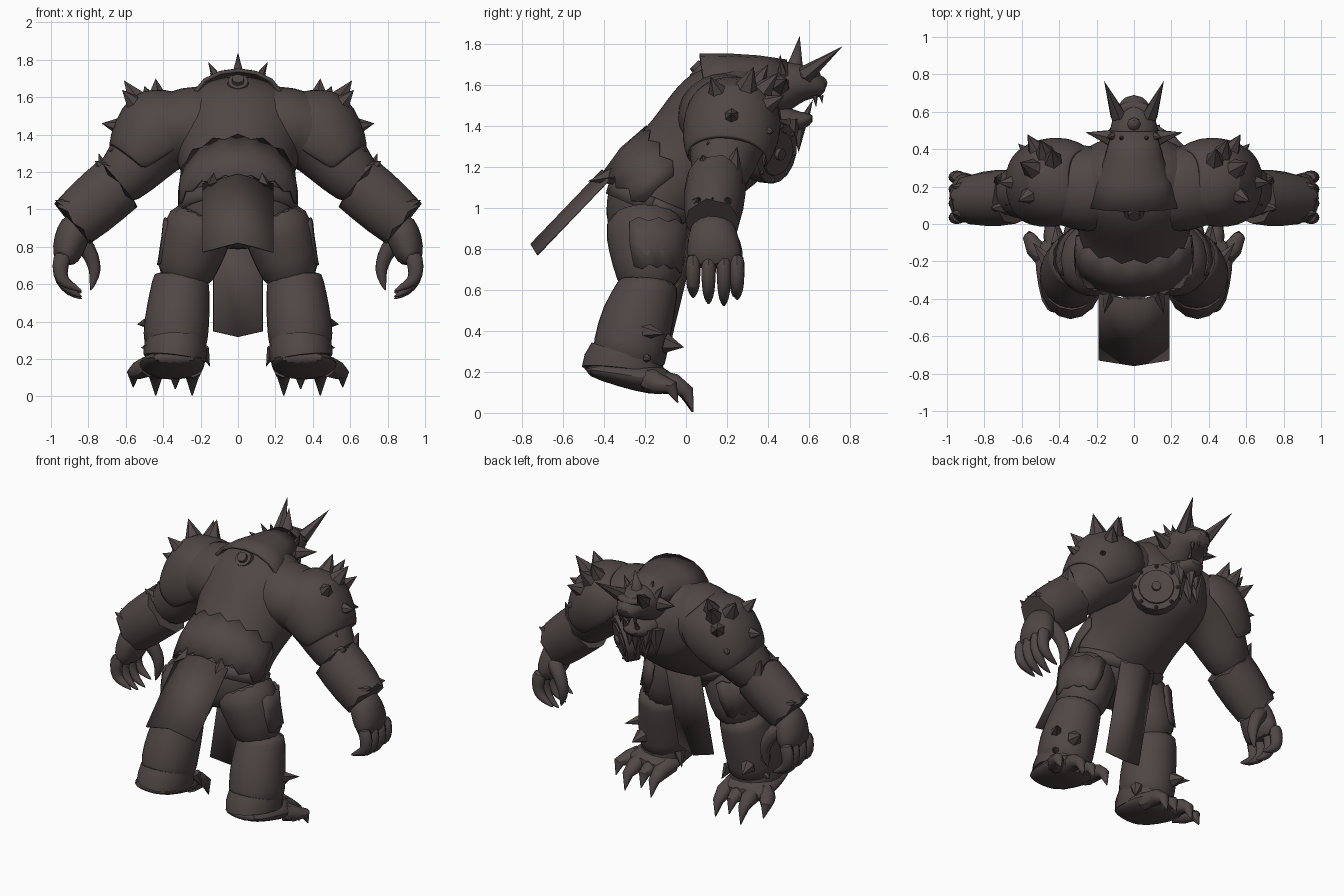
import bpy, bmesh, math
from mathutils import Vector

if "Cube" in bpy.data.objects:
    bpy.data.objects.remove(bpy.data.objects["Cube"])

COLOUR = (0.08, 0.063, 0.06, 1)
hide = bpy.data.materials.new("dark_brown_hide")
hide.use_nodes = True
hide.diffuse_color = COLOUR
hide.node_tree.nodes["Principled BSDF"].inputs["Base Color"].default_value = COLOUR
hide.node_tree.nodes["Principled BSDF"].inputs["Roughness"].default_value = 0.9
parts = []
X, Y, Z = Vector((1, 0, 0)), Vector((0, 1, 0)), Vector((0, 0, 1))


def finish(name, bm, mirror=False, sub=0, thick=0):
    """Turn a bmesh into a named object with its modifiers."""
    bmesh.ops.recalc_face_normals(bm, faces=bm.faces)
    mesh = bpy.data.meshes.new(name)
    bm.to_mesh(mesh)
    bm.free()
    mesh.materials.append(hide)
    ob = bpy.data.objects.new(name, mesh)
    bpy.context.collection.objects.link(ob)
    if thick:
        ob.modifiers.new("Thickness", 'SOLIDIFY').thickness = thick
    if sub:
        m = ob.modifiers.new("Smooth", 'SUBSURF')
        m.levels = m.render_levels = sub
    if mirror:
        m = ob.modifiers.new("Mirror", 'MIRROR')
        m.use_mirror_merge = False
    parts.append(ob)


def add_loft(bm, rows, ref=X, sides=14, arc=None, jag=0):
    """Elliptical rings (x, y, z, half width, half depth) skinned in order."""
    centres = [Vector(r[:3]) for r in rows]
    rings = []
    last = len(rows) - 1
    for i, row in enumerate(rows):
        t = (centres[min(i + 1, last)] - centres[max(i - 1, 0)]).normalized()
        u = (ref - t * ref.dot(t)).normalized()
        v = t.cross(u)
        ring = []
        for k in range(sides + (1 if arc else 0)):
            a0, a1 = arc or (0, 360)
            a = math.radians(a0 + (a1 - a0) * k / sides)
            p = centres[i] + u * row[3] * math.cos(a) + v * row[4] * math.sin(a)
            if jag and i in (0, last):
                p += t * jag * (k % 2) * (1 if i else -1)
            ring.append(bm.verts.new(p))
        rings.append(ring)
    for lo, hi in zip(rings, rings[1:]):
        for k in range(sides):
            n = (k + 1) % len(lo)
            bm.faces.new((lo[k], lo[n], hi[n], hi[k]))
    if not arc:
        bm.faces.new(rings[0])
        bm.faces.new(rings[-1])


def loft(name, rows, ref=X, sides=14, arc=None, jag=0, **kw):
    bm = bmesh.new()
    add_loft(bm, rows, ref, sides, arc, jag)
    finish(name, bm, **kw)


def spikes(name, items, mirror=False, sides=6):
    """Cones given as (base, tip, radius)."""
    bm = bmesh.new()
    for base, tip, r in items:
        base, tip = Vector(base), Vector(tip)
        d = tip - base
        mat = d.to_track_quat('Z', 'Y').to_matrix().to_4x4()
        mat.translation = (base + tip) / 2
        bmesh.ops.create_cone(bm, cap_ends=True, segments=sides, radius1=r,
                              radius2=0, depth=d.length, matrix=mat)
    finish(name, bm, mirror)


def flap(name, top, bottom, half, rise):
    """Hanging cloth panel folded along its middle; ends are (y, z)."""
    bm = bmesh.new()
    rows = [[bm.verts.new((x, y + (0 if x else rise[0]), z + (0 if x else rise[1])))
             for x in (-half, 0, half)] for y, z in (top, bottom)]
    for k in range(2):
        bm.faces.new((rows[0][k], rows[0][k + 1], rows[1][k + 1], rows[1][k]))
    finish(name, bm, thick=0.01)


# Torso leaning forward from the hips
loft("torso", [(0, -.17, .78, .22, .16), (0, -.19, .94, .32, .23),
               (0, -.15, 1.08, .31, .26), (0, 0, 1.2, .3, .28),
               (0, .13, 1.33, .36, .31), (0, .23, 1.44, .39, .32),
               (0, .33, 1.52, .33, .25), (0, .43, 1.57, .18, .15)], sub=2)

# Belt, jagged back guard, hanging cloths
loft("waist_guard", [(0, -.2, 1.03, .32, .25), (0, -.14, 1.1, .32, .265),
                     (0, -.06, 1.16, .31, .275)],
     sides=14, arc=(180, 360), jag=.04, thick=.015)
loft("belt", [(0, -.18, .98, .32, .23), (0, -.15, 1.05, .32, .24)],
     sides=20, arc=(0, 360), thick=.02)
spikes("waist_guard_points", [((.12, -.33, 1.16), (.16, -.48, 1.13), .05)], True, 4)
flap("back_cloth", (-.38, 1.14), (-.73, .775), .19, (-.03, .05))
flap("front_cloth", (.04, 1.0), (-.12, .35), .13, (.03, -.03))
spikes("belt_buckle", [((0, .03, .96), (0, .08, .95), .08)], sides=8)

# Legs
loft("thigh", [(.17, -.21, 1.0, .18, .19), (.22, -.2, .87, .195, .2),
               (.26, -.18, .74, .175, .185), (.3, -.18, .58, .145, .15)],
     mirror=True, sub=1)
loft("thigh_plate", [(.29, -.18, .67, .15, .165), (.245, -.19, .78, .175, .195),
                     (.22, -.19, .9, .185, .205)], sides=8, arc=(85, -25),
     jag=.02, mirror=True, thick=.01)
loft("greave", [(.3, -.18, .65, .15, .145), (.305, -.18, .62, .155, .15),
                (.32, -.24, .46, .175, .185), (.335, -.27, .33, .18, .185),
                (.335, -.29, .2, .165, .19)], sides=16, mirror=True, sub=1)
loft("ankle_cuff", [(.335, -.285, .285, .165, .185), (.335, -.3, .24, .17, .2),
                    (.34, -.305, .2, .165, .205)], sides=16, mirror=True)
spikes("greave_spikes", [((.46, -.2, .4), (.54, -.1, .385), .045),
                         ((.4, -.1, .34), (.42, -.01, .32), .05),
                         ((.46, -.2, .27), (.52, -.17, .26), .03),
                         ((.19, -.2, .25), (.15, -.17, .16), .04)], True)
loft("foot", [(.34, -.5, .215, .14, .03), (.345, -.32, .19, .175, .065),
              (.355, -.16, .165, .185, .08), (.365, -.06, .14, .16, .055)],
     mirror=True, sub=1)

# Clawed toes, fanned outward
bm = bmesh.new()
for x, tip_x, tip_y, low in ((.24, .245, .03, .005), (.33, .335, .01, .04),
                             (.42, .44, .035, .005), (.48, .56, -.04, .05)):
    for_mid = x * .4 + tip_x * .6
    add_loft(bm, [(x, -.18, .16, .055, .06), (for_mid, tip_y - .09, .14, .052, .05),
                  (tip_x, tip_y - .03, .1 + low / 2, .035, .035),
                  (tip_x, tip_y, low, .003, .003)], sides=8)
finish("toes", bm, True)

# Arms, with the shoulder muscle running into the back
loft("upper_arm", [(.06, .19, 1.46, .2, .2), (.2, .18, 1.45, .24, .22),
                   (.32, .2, 1.44, .235, .215), (.44, .21, 1.37, .205, .2),
                   (.57, .18, 1.22, .165, .17), (.7, .15, 1.08, .12, .13)],
     ref=Y, mirror=True, sub=1)
loft("shoulder_guard", [(.25, .24, 1.54, .16, .13), (.31, .23, 1.48, .22, .21),
                        (.41, .23, 1.42, .245, .265), (.51, .21, 1.32, .235, .215),
                        (.575, .2, 1.24, .2, .155)],
     ref=Y, sides=14, arc=(-30, 210), mirror=True, sub=1, thick=.015)
centre = Vector((.42, .23, 1.41))
tips = [(.61, .33, 1.69), (.44, .4, 1.7), (.73, .22, 1.46), (.62, .12, 1.64),
        (.69, .1, 1.31), (.57, .48, 1.55), (.62, .43, 1.37), (.5, .45, 1.66)]
spikes("shoulder_spikes", [(centre.lerp(Vector(t), .65), t, .055) for t in tips], True)
loft("forearm_guard", [(.655, .145, 1.125, .145, .165), (.72, .14, 1.07, .15, .165),
                       (.8, .135, 1.0, .145, .16), (.872, .13, .937, .13, .147)],
     ref=Y, sides=14, jag=.02, mirror=True)
spikes("forearm_spikes", [((.9, y, 1.02), (.98, y, 1.05), .04)
                          for y in (.06, .13, .2)] +
       [((.7, .1, 1.2), (.765, .08, 1.26), .06),
        ((.7, .22, 1.17), (.745, .25, 1.3), .06)], True)

# Hand with hooked fingers
bm = bmesh.new()
add_loft(bm, [(.84, .13, .95, .1, .09), (.885, .13, .87, .125, .095),
              (.91, .14, .78, .14, .09), (.93, .14, .7, .125, .055)], ref=Y)
for y, low in ((.035, .03), (.11, 0), (.185, -.01), (.25, .02)):
    add_loft(bm, [(.93, y, .78, .04, .055), (.955, y, .69, .04, .048),
                  (.945, y, .62, .036, .04), (.9, y, .565 + low, .028, .028),
                  (.83, y, .53 + low, .004, .004)], ref=Y, sides=8)
add_loft(bm, [(.88, .2, .87, .06, .06), (.8, .235, .79, .05, .05),
              (.765, .24, .7, .042, .04), (.765, .235, .64, .032, .03),
              (.79, .23, .56, .004, .004)], ref=Y, sides=8)
finish("hand", bm, True, sub=1)

# Neck hide and back ring
loft("neck_hide", [(0, .09, 1.6, .24, .155), (0, .22, 1.62, .21, .135),
                   (0, .36, 1.62, .16, .125), (0, .5, 1.63, .12, .095)],
     sides=8, arc=(170, 370), thick=.02)
bm = bmesh.new()
for r, h in ((.06, .015), (.035, .03)):
    add_loft(bm, [(0, .08, 1.66, r, r), (0, .07 - h, 1.67 + h, r * .9, r * .9)])
finish("back_ring", bm)

# Head, jaw and face
loft("head", [(0, .32, 1.55, .17, .15), (0, .46, 1.59, .14, .135),
              (0, .55, 1.615, .125, .105), (0, .63, 1.6, .09, .07),
              (0, .68, 1.57, .055, .04)], sub=1)
loft("jaw", [(0, .36, 1.45, .14, .09), (0, .48, 1.43, .11, .07),
             (0, .57, 1.42, .085, .045), (0, .62, 1.45, .05, .025)], sub=1)
loft("brow", [(-.12, .56, 1.64, .03, .02), (-.06, .62, 1.66, .035, .025),
              (0, .635, 1.645, .03, .025), (.06, .62, 1.66, .035, .025),
              (.12, .56, 1.64, .03, .02)], ref=Y, sides=8, sub=1)
bm = bmesh.new()
bmesh.ops.create_uvsphere(bm, u_segments=10, v_segments=6, radius=.035)
bmesh.ops.translate(bm, verts=bm.verts, vec=(0, .655, 1.61))
finish("nose", bm)
spikes("crown_horn", [((0, .53, 1.68), (0, .555, 1.84), .042)], sides=8)
spikes("horns", [((.085, .58, 1.65), (.16, .765, 1.79), .045),
                 ((.06, .46, 1.69), (.075, .46, 1.75), .022),
                 ((.11, .47, 1.66), (.15, .46, 1.73), .025),
                 ((.12, .46, 1.6), (.26, .49, 1.63), .05)], True)
spikes("teeth", [((.03, .66, 1.55), (.03, .665, 1.51), .012),
                 ((.055, .63, 1.55), (.055, .635, 1.49), .015),
                 ((.045, .59, 1.46), (.05, .62, 1.53), .016)], True)
spikes("beard", [((0, .55, 1.43), (0, .55, 1.27), .045),
                 ((.06, .51, 1.43), (.06, .53, 1.29), .05),
                 ((.1, .46, 1.43), (.11, .48, 1.24), .06),
                 ((.03, .46, 1.42), (.04, .5, 1.2), .06)], True)

# Round medallion strapped to the chest
face = Vector((.6, .75, -.2)).normalized()
hub = Vector((.18, .43, 1.27))
bm = bmesh.new()
for r, start, end in ((.16, -.06, .02), (.115, .01, .03), (.03, .02, .05)):
    add_loft(bm, [(*(hub + face * start), r, r), (*(hub + face * end), r * .94, r * .94)],
             ref=Z, sides=16)
finish("chest_medallion", bm)
side = face.cross(Z).normalized()
rise = side.cross(face)
rim = [hub + (side * math.cos(a) + rise * math.sin(a)) * .134 + face * .015
       for a in (k * math.pi / 4 for k in range(8))]
spikes("medallion_studs", [(p, p + face * .02, .018) for p in rim])

# Smooth shading with crisp edges
bpy.ops.object.select_all(action='DESELECT')
for ob in parts:
    ob.select_set(True)
bpy.context.view_layer.objects.active = parts[0]
bpy.ops.object.shade_smooth_by_angle(angle=math.radians(45))
